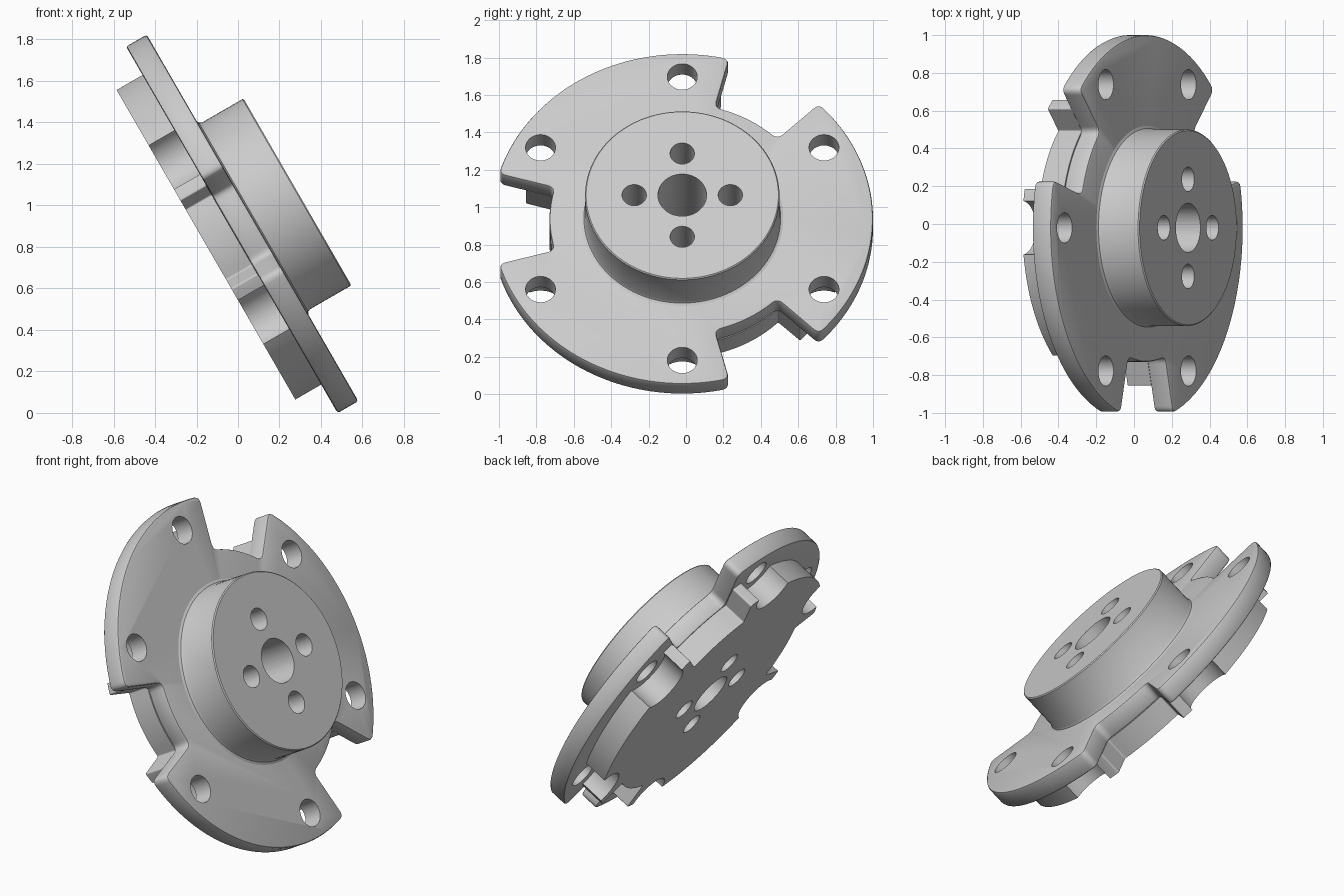
import bpy, bmesh
from math import sin, cos, pi, radians
from mathutils import Matrix, Vector

cube = bpy.data.objects.get("Cube")
if cube:
    bpy.data.objects.remove(cube)

# Tilted frame: local z is the shaft axis, local x runs along world y
TILT = radians(30)
axis = Vector((cos(TILT), 0, sin(TILT)))
up = Vector((-sin(TILT), 0, cos(TILT)))
side = Vector((0, 1, 0))
FRAME = Matrix.Translation((0.07, -0.02, 0.94)) @ Matrix((side, up, axis)).transposed().to_4x4()

steel = bpy.data.materials.new("plain_grey")
steel.use_nodes = True
GREY = (0.6, 0.6, 0.6, 1)
steel.diffuse_color = GREY
steel.node_tree.nodes["Principled BSDF"].inputs["Base Color"].default_value = GREY


def make_object(name, bm):
    bmesh.ops.recalc_face_normals(bm, faces=bm.faces[:])
    mesh = bpy.data.meshes.new(name)
    bm.to_mesh(mesh)
    bm.free()
    mesh.materials.append(steel)
    obj = bpy.data.objects.new(name, mesh)
    bpy.context.collection.objects.link(obj)
    obj.matrix_world = FRAME
    return obj


def polar(r, a):
    return Vector((r * cos(a), r * sin(a), 0))


def corner(p, c, q, steps=6):
    # Rounded corner from p to q around c
    ts = [i / steps for i in range(steps + 1)]
    return [p * (1 - t) ** 2 + c * 2 * t * (1 - t) + q * t * t for t in ts]


def arc(r, a, b, steps):
    return [polar(r, a + (b - a) * i / steps) for i in range(1, steps)]


def notched_disc(name, outer, inner, half, fillet, bottom, top):
    # Disc with three radial notches, all corners rounded
    pts = []
    do, di = fillet / outer, fillet / inner
    for k in range(3):
        mid = radians(60 + 120 * k)
        a, b = mid - half, mid + half
        c = a + radians(120)
        pts += corner(polar(inner + fillet, a), polar(inner, a), polar(inner, a + di))
        pts += arc(inner, a + di, b - di, 10)
        pts += corner(polar(inner, b - di), polar(inner, b), polar(inner + fillet, b))
        pts += corner(polar(outer - fillet, b), polar(outer, b), polar(outer, b + do))
        pts += arc(outer, b + do, c - do, 40)
        pts += corner(polar(outer, c - do), polar(outer, c), polar(outer - fillet, c))
    bm = bmesh.new()
    face = bm.faces.new([bm.verts.new(p + Vector((0, 0, bottom))) for p in pts])
    ext = bmesh.ops.extrude_face_region(bm, geom=[face])
    moved = [v for v in ext["geom"] if isinstance(v, bmesh.types.BMVert)]
    bmesh.ops.translate(bm, verts=moved, vec=(0, 0, top - bottom))
    return make_object(name, bm)


def cylinders(name, specs, bottom, top):
    # specs: (radius, distance from axis, angle)
    bm = bmesh.new()
    for r, dist, ang in specs:
        pos = polar(dist, ang) + Vector((0, 0, (top + bottom) / 2))
        bmesh.ops.create_cone(bm, cap_ends=True, segments=48, radius1=r, radius2=r,
                              depth=top - bottom, matrix=Matrix.Translation(pos))
    obj = make_object(name, bm)
    obj.hide_render = True
    return obj


def apply_mods(obj):
    bpy.ops.object.select_all(action='DESELECT')
    obj.select_set(True)
    bpy.context.view_layer.objects.active = obj
    for mod in list(obj.modifiers):
        bpy.ops.object.modifier_apply(modifier=mod.name)
    bpy.ops.object.shade_smooth_by_angle(angle=radians(30))


def cut(obj, cutter):
    mod = obj.modifiers.new("cut", 'BOOLEAN')
    mod.operation = 'DIFFERENCE'
    mod.solver = 'EXACT'
    mod.object = cutter


# Wide mounting flange with softened rim
flange = notched_disc("mounting_flange", 1.02, 0.71, radians(15.7), 0.04, -0.115, 0)
bevel = flange.modifiers.new("rim", 'BEVEL')
bevel.width = 0.012
bevel.segments = 2
bevel.limit_method = 'ANGLE'
bevel.angle_limit = radians(50)

# Smaller scalloped plate behind the flange
plate = notched_disc("back_plate", 0.873, 0.71, radians(16.2), 0.01, -0.259, -0.115)

# Raised hub with a small fillet at its foot
bm = bmesh.new()
profile = [(0, 0), (0.54, 0), (0.526, 0.006), (0.52, 0.02), (0.52, 0.244), (0.514, 0.25), (0, 0.25)]
verts = [bm.verts.new((r, 0, z)) for r, z in profile]
edges = [bm.edges.new(pair) for pair in zip(verts, verts[1:])]
bmesh.ops.spin(bm, geom=verts + edges, cent=(0, 0, 0), axis=(0, 0, 1),
               angle=2 * pi, steps=96, use_duplicate=False)
bmesh.ops.remove_doubles(bm, verts=bm.verts[:], dist=0.0001)
hub = make_object("hub", bm)

# Drilled holes: shaft bore, four hub holes, six bolt holes
bolt_angles = [radians(30 + 60 * k) for k in range(6)]
holes = [(0.13, 0, 0)] + [(0.065, 0.257, k * pi / 2) for k in range(4)]
bores = cylinders("bore_cutter", holes, -0.5, 0.5)
bolts = cylinders("bolt_cutter", [(0.08, 0.875, a) for a in bolt_angles], -0.5, 0.5)
scallops = cylinders("scallop_cutter", [(0.142, 0.875, a) for a in bolt_angles], -0.5, 0.5)

cut(flange, bolts)
cut(plate, scallops)
for part in (flange, plate, hub):
    cut(part, bores)
bpy.context.view_layer.update()
for part in (flange, plate, hub):
    apply_mods(part)
for helper in (bores, bolts, scallops):
    bpy.data.objects.remove(helper)
